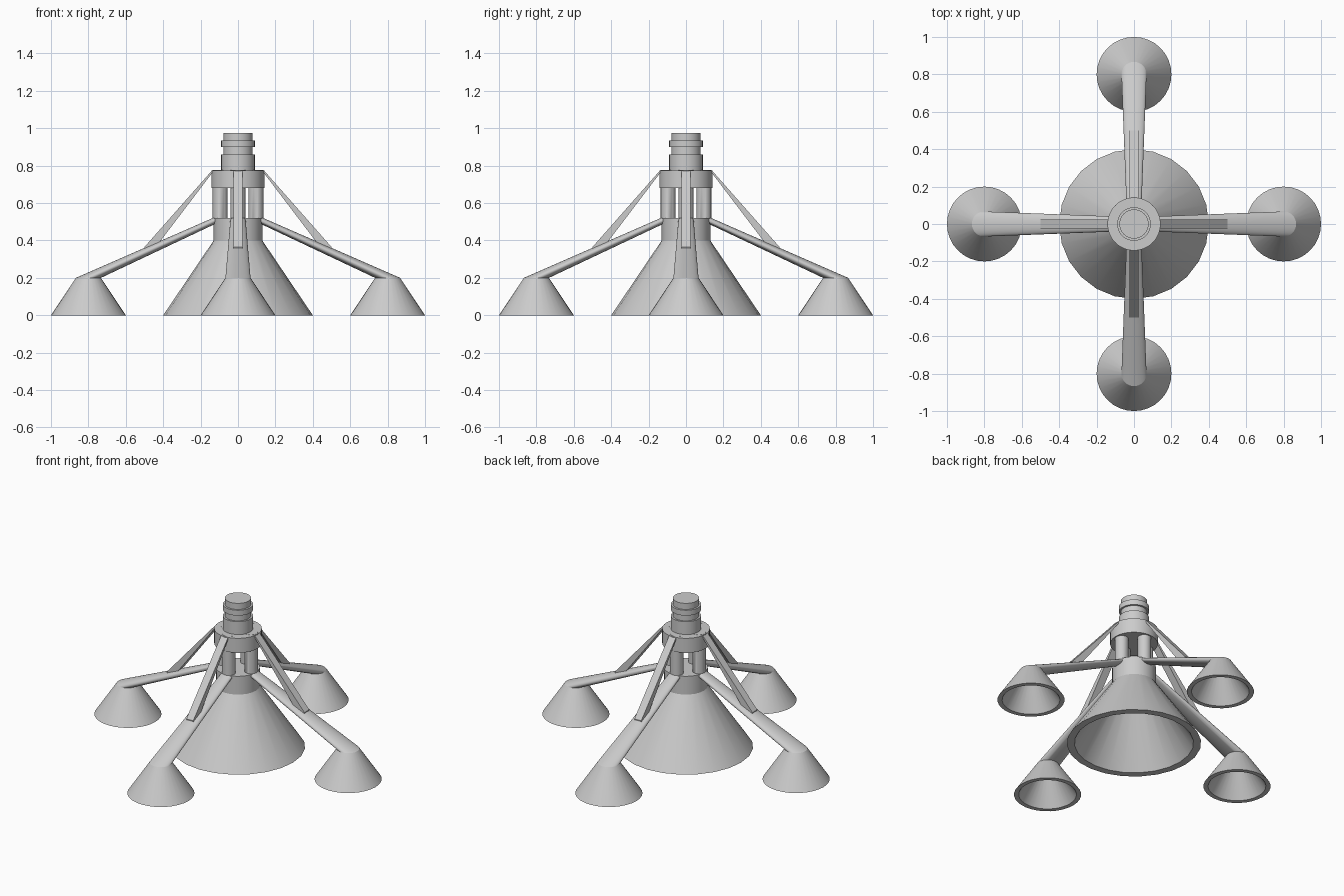
import bpy, bmesh, math
from mathutils import Matrix, Vector

if "Cube" in bpy.data.objects:
    bpy.data.objects.remove(bpy.data.objects["Cube"])

SIDES = 32


def finish(bm, name, smooth=True):
    bmesh.ops.recalc_face_normals(bm, faces=bm.faces)
    mesh = bpy.data.meshes.new(name)
    bm.to_mesh(mesh)
    bm.free()
    ob = bpy.data.objects.new(name, mesh)
    bpy.context.collection.objects.link(ob)
    if smooth:
        bpy.ops.object.select_all(action='DESELECT')
        bpy.context.view_layer.objects.active = ob
        ob.select_set(True)
        bpy.ops.object.shade_smooth_by_angle(angle=math.radians(30))
    return ob


def loft(name, rings, turn=0.0, sides=SIDES):
    """Join horizontal circles given as (centre x, radius, z), capping both ends."""
    bm = bmesh.new()
    rot = Matrix.Rotation(turn, 4, 'Z')
    loops = []
    for cx, r, z in rings:
        loops.append([bm.verts.new(rot @ Vector((
            cx + r * math.cos(2 * math.pi * i / sides),
            r * math.sin(2 * math.pi * i / sides), z))) for i in range(sides)])
    for a, b in zip(loops, loops[1:]):
        for i in range(sides):
            j = (i + 1) % sides
            bm.faces.new((a[i], a[j], b[j], b[i]))
    bm.faces.new(loops[0])
    bm.faces.new(loops[-1])
    return finish(bm, name)


def brace(name, turn):
    """Wedge-shaped strut, thin at the collar and wide on the arm."""
    profile = [(0.135, 0.765), (0.14, 0.773), (0.50, 0.365), (0.50, 0.35), (0.42, 0.39)]
    bm = bmesh.new()
    rot = Matrix.Rotation(turn, 4, 'Z')
    face = bm.faces.new([bm.verts.new(rot @ Vector((x, -0.025, z))) for x, z in profile])
    ext = bmesh.ops.extrude_face_region(bm, geom=[face], use_keep_orig=True)
    verts = [v for v in ext['geom'] if isinstance(v, bmesh.types.BMVert)]
    bmesh.ops.translate(bm, verts=verts, vec=rot @ Vector((0, 0.05, 0)))
    return finish(bm, name, smooth=False)


# Hollow main bell with its neck
loft("main_bell", [(0, 0.10, 0.40), (0, 0.355, 0.0), (0, 0.40, 0.0),
                   (0, 0.13, 0.40), (0, 0.13, 0.52)], sides=24)

# Collar and stepped top
loft("collar", [(0, 0.142, 0.68), (0, 0.142, 0.775)])
loft("top_stack", [(0, 0.09, 0.77), (0, 0.09, 0.86), (0, 0.078, 0.86), (0, 0.078, 0.90),
                   (0, 0.09, 0.90), (0, 0.09, 0.935), (0, 0.078, 0.935), (0, 0.078, 0.975)])

# Four side bells, each running into a slanted arm and an upright post
for k, side in enumerate(("right", "back", "left", "front")):
    turn = k * math.pi / 2
    loft(side + "_bell", [(0.8, 0.05, 0.185), (0.8, 0.172, 0.0),
                          (0.8, 0.20, 0.0), (0.8, 0.067, 0.20)], turn)
    loft(side + "_arm", [(0.8, 0.067, 0.20), (0.095, 0.04, 0.52), (0.095, 0.04, 0.776)], turn)
    brace(side + "_brace", turn)
